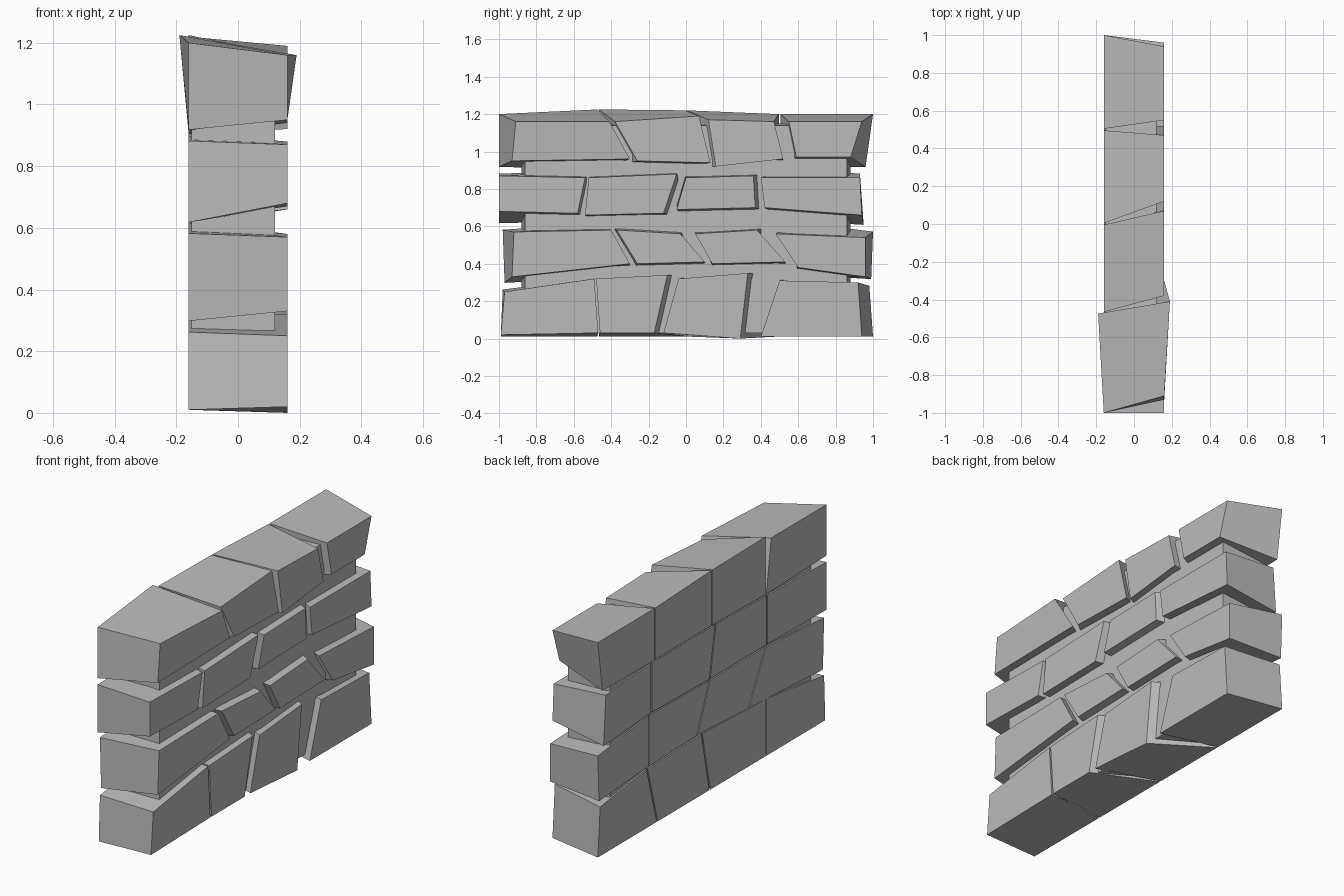
import bpy
import bmesh

cube = bpy.data.objects.get("Cube")
if cube:
    bpy.data.objects.remove(cube, do_unlink=True)

stone = bpy.data.materials.new("grey stone")
stone.use_nodes = True
stone.diffuse_color = (0.5, 0.5, 0.5, 1)
bsdf = next(n for n in stone.node_tree.nodes if n.type == "BSDF_PRINCIPLED")
bsdf.inputs["Base Color"].default_value = stone.diffuse_color
bsdf.inputs["Roughness"].default_value = 0.9

REAR, FACE = -0.16, 0.16


def hexahedron(name, rear, front):
    """Solid between two four-cornered outlines of (x, y, z) points."""
    bm = bmesh.new()
    a = [bm.verts.new(p) for p in rear]
    b = [bm.verts.new(p) for p in front]
    bm.faces.new(a)
    bm.faces.new(b)
    for i in range(4):
        j = (i + 1) % 4
        bm.faces.new((a[i], a[j], b[j], b[i]))
    bmesh.ops.recalc_face_normals(bm, faces=bm.faces)
    mesh = bpy.data.meshes.new(name)
    bm.to_mesh(mesh)
    bm.free()
    mesh.materials.append(stone)
    obj = bpy.data.objects.new(name, mesh)
    bpy.context.collection.objects.link(obj)
    return obj


def rectangle(x, y0, y1, z0, z1):
    return [(x, y0, z0), (x, y1, z0), (x, y1, z1), (x, y0, z1)]


# Heights of the bed joints on the rear face, at the five upright joints
beds = [
    (.01, .01, .01, .01, .01),
    (.28, .33, .35, .34, .30),
    (.60, .62, .62, .63, .59),
    (.90, .90, .91, .91, .90),
    (1.2, 1.225, 1.22, 1.2, 1.2),
]

# Upright joints on the rear face: y at the bottom and top of each course
joints = [
    [(-.99, -.98), (-.47, -.47), (.02, .09), (.48, .57), (1, .98)],
    [(-.97, -.98), (-.32, -.47), (.13, .02), (.55, .55), (.99, 1)],
    [(-1, -1), (-.48, -.48), (.02, -.03), (.53, .53), (.95, .93)],
    [(-1, -1), (-.47, -.47), (0, 0), (.5, .5), (.96, 1)],
]

# Front outline of each stone: lower left, lower right, upper right, upper left
bottom_course = [
    [(-.99, .02), (-.47, .03), (-.49, .32), (-.97, .25)],
    [(-.46, .03), (-.17, .03), (-.10, .34), (-.48, .32)],
    [(-.12, .03), (.29, 0), (.33, .35), (-.04, .32)],
    [(.40, .01), (.94, .01), (.92, .30), (.50, .31)],
]
second_course = [
    [(-.93, .33), (-.30, .40), (-.40, .58), (-.92, .57)],
    [(-.26, .40), (.10, .41), (-.03, .56), (-.37, .58)],
    [(.14, .40), (.53, .41), (.38, .58), (.05, .56)],
    [(.60, .38), (.96, .33), (.96, .54), (.48, .56)],
]
third_course = [
    [(-1, .68), (-.58, .67), (-.54, .86), (-1, .87)],
    [(-.54, .66), (-.12, .67), (-.05, .88), (-.52, .86)],
    [(-.05, .69), (.37, .70), (.36, .87), (0, .86)],
    [(.42, .70), (.94, .66), (.93, .86), (.40, .86)],
]
top_course = [
    [(-.93, .95), (-.30, .96), (-.41, 1.16), (-.91, 1.16)],
    [(-.26, .95), (.13, .94), (.07, 1.19), (-.38, 1.16)],
    [(.16, .92), (.52, .96), (.47, 1.16), (.12, 1.17)],
    [(.59, .97), (.88, .97), (.94, 1.16), (.55, 1.16)],
]
courses = {"bottom": bottom_course, "second": second_course,
           "third": third_course, "top": top_course}

# Stones, wide at the rear and narrower at the front
for row, (label, outlines) in enumerate(courses.items()):
    for col, outline in enumerate(outlines):
        rear = []
        for side, top in ((0, 0), (1, 0), (1, 1), (0, 1)):
            k = col + side
            y = joints[row][k][top]
            z = beds[row + top][k]
            # Leave an open joint, wider at the ends of the wall
            if 0 < row + top < 4:
                gap = 0.018 if k in (0, 4) else 0.004
                z += -gap if top else gap
            if 0 < k < 4:
                y += -0.004 if side else 0.004
            rear.append((REAR, y, z))
        front = [(FACE, y, z) for y, z in outline]
        # The first top stone leans out at its inner corner
        if label == "top" and col == 0:
            rear[2] = (REAR - 0.03, *rear[2][1:])
            front[2] = (FACE + 0.03, *front[2][1:])
        hexahedron(f"{label}_stone_{col + 1}", rear, front)

# Mortar filling the joints behind the stones
hexahedron("mortar_core",
           rectangle(REAR + 0.01, -.88, .88, .03, 1.15),
           rectangle(FACE - 0.04, -.86, .86, .03, 1.14))
